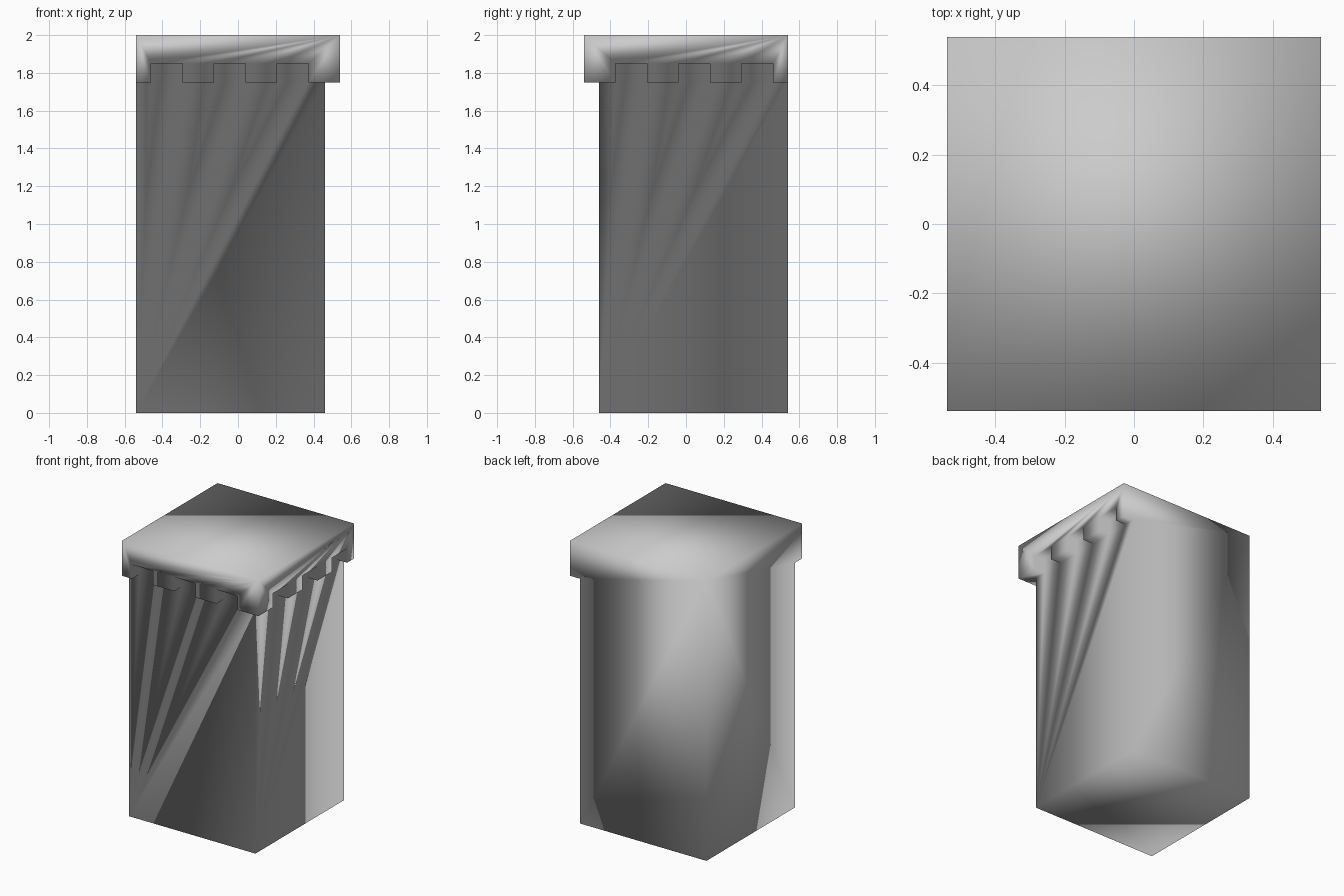
import bpy, bmesh

if "Cube" in bpy.data.objects:
    bpy.data.objects.remove(bpy.data.objects["Cube"])

HALF = 0.54          # outer half width of the cap
WALL = 0.46          # plane of the recessed shaft walls (front and right)
LOW, HIGH, TOP = 1.75, 1.85, 2.0
STEP = 1 / 6         # tooth / gap width

# Toothed lower edge of the cap as (distance, height), one run per side
front_edge, right_edge = [(-HALF, LOW)], [(-HALF, LOW)]
for i in range(3):
    a = -WALL + 2 * i * STEP
    front_edge += [(a, LOW), (a, HIGH), (a + STEP, HIGH), (a + STEP, LOW)]
    b = -HALF + STEP + 2 * i * STEP
    right_edge += [(b, LOW), (b, HIGH), (b + STEP, HIGH), (b + STEP, LOW)]
front_edge.append((HALF, LOW))
right_edge.append((HALF, LOW))

bm = bmesh.new()
cache = {}


def vert(p):
    key = tuple(round(c, 4) for c in p)
    if key not in cache:
        cache[key] = bm.verts.new(key)
    return cache[key]


def face(points):
    bm.faces.new([vert(p) for p in points])


def toothed_side(outer, inner, top, foot):
    # cap face, underside of the teeth, shaft wall
    face(outer + top)
    for k in range(len(outer) - 1):
        face([outer[k], inner[k], inner[k + 1], outer[k + 1]])
    face(inner + foot)


# Front and right sides, meeting at the overhanging corner
toothed_side([(s, -HALF, z) for s, z in front_edge],
             [(min(s, WALL), -WALL, z) for s, z in front_edge],
             [(HALF, -HALF, TOP), (-HALF, -HALF, TOP)],
             [(WALL, -WALL, 0), (-HALF, -WALL, 0)])
toothed_side([(HALF, s, z) for s, z in right_edge],
             [(WALL, max(s, -WALL), z) for s, z in right_edge],
             [(HALF, HALF, TOP), (HALF, -HALF, TOP)],
             [(WALL, HALF, 0), (WALL, -WALL, 0)])

# Flush left and back sides
profile = [(HALF, 0), (HALF, TOP), (-HALF, TOP), (-HALF, LOW), (-WALL, LOW), (-WALL, 0)]
face([(-HALF, s, z) for s, z in profile])
face([(-s, HALF, z) for s, z in profile])

# Top and bottom
face([(-HALF, -HALF, TOP), (HALF, -HALF, TOP), (HALF, HALF, TOP), (-HALF, HALF, TOP)])
face([(-HALF, -WALL, 0), (-HALF, HALF, 0), (WALL, HALF, 0), (WALL, -WALL, 0)])

bmesh.ops.recalc_face_normals(bm, faces=bm.faces)
for f in bm.faces:
    f.smooth = True

mesh = bpy.data.meshes.new("corner_pillar")
bm.to_mesh(mesh)
bm.free()
pillar = bpy.data.objects.new("corner_pillar", mesh)
bpy.context.collection.objects.link(pillar)
